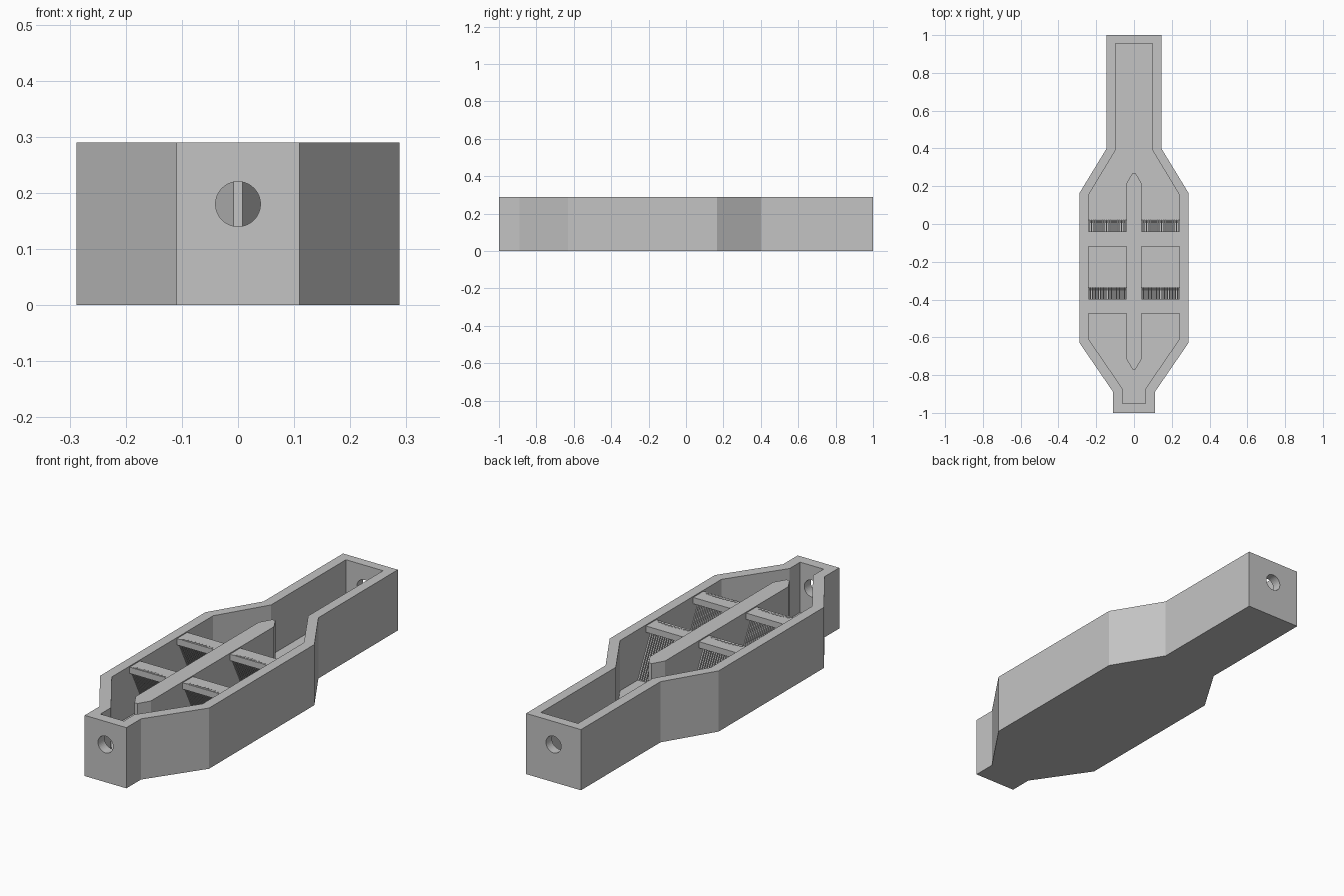
import bpy, bmesh, math
from mathutils import Matrix, Vector

cube = bpy.data.objects.get("Cube")
if cube:
    bpy.data.objects.remove(cube, do_unlink=True)

grey = bpy.data.materials.new("plain grey")
grey.use_nodes = True
COLOUR = (0.55, 0.55, 0.55, 1)
grey.diffuse_color = COLOUR
grey.node_tree.nodes["Principled BSDF"].inputs["Base Color"].default_value = COLOUR

HEIGHT, FLOOR = 0.29, 0.05


def finish(name, bm):
    bmesh.ops.recalc_face_normals(bm, faces=bm.faces)
    mesh = bpy.data.meshes.new(name)
    bm.to_mesh(mesh)
    bm.free()
    mesh.materials.append(grey)
    obj = bpy.data.objects.new(name, mesh)
    bpy.context.collection.objects.link(obj)
    return obj


def prism(name, half_outline, z0, z1):
    """Extrude an outline given by its right half, mirrored in x."""
    outline = half_outline + [(-x, y) for x, y in reversed(half_outline) if x > 0]
    bm = bmesh.new()
    face = bm.faces.new([bm.verts.new((x, y, z0)) for x, y in outline])
    up = bmesh.ops.extrude_face_region(bm, geom=[face])["geom"]
    bmesh.ops.translate(bm, vec=(0, 0, z1 - z0),
                        verts=[v for v in up if isinstance(v, bmesh.types.BMVert)])
    return finish(name, bm)


def add_box(bm, x0, x1, y0, y1, z0, z1):
    size = Matrix.Diagonal((x1 - x0, y1 - y0, z1 - z0, 1))
    middle = Vector((x0 + x1, y0 + y1, z0 + z1)) / 2
    return bmesh.ops.create_cube(bm, size=1, matrix=Matrix.Translation(middle) @ size)["verts"]


def cut(target, cutter):
    mod = target.modifiers.new("cut", "BOOLEAN")
    mod.operation = "DIFFERENCE"
    mod.solver = "EXACT"
    mod.object = cutter
    bpy.context.view_layer.objects.active = target
    bpy.ops.object.modifier_apply(modifier=mod.name)
    bpy.data.objects.remove(cutter, do_unlink=True)


# Tray body with its hollow
body = prism("tray_body", [(0.11, -1), (0.11, -0.89), (0.288, -0.63), (0.288, 0.165),
                           (0.145, 0.4), (0.145, 1)], 0, HEIGHT)
cut(body, prism("hollow", [(0.062, -0.95), (0.062, -0.87), (0.24, -0.61), (0.24, 0.155),
                           (0.098, 0.39), (0.098, 0.955)], FLOOR, HEIGHT + 0.1))

# Round ports in both end walls
for y in (-1, 1):
    bm = bmesh.new()
    bmesh.ops.create_cone(bm, cap_ends=True, segments=40, radius1=0.04, radius2=0.04, depth=0.2,
                          matrix=Matrix.Translation((0, y, 0.18)) @ Matrix.Rotation(math.pi / 2, 4, "X"))
    cut(body, finish("port", bm))

# Central divider with pointed ends
prism("central_divider", [(0.008, -0.77), (0.04, -0.715), (0.04, 0.215), (0.008, 0.27)],
      FLOOR - 0.01, HEIGHT)


def screen(name, back, side, count):
    """Sloping bars that lean forward from the floor to a cross beam."""
    inner, outer = 0.038, 0.242
    bm = bmesh.new()
    pitch = (outer - inner) / count
    for i in range(count):
        x = inner + pitch * (i + 0.5)
        verts = add_box(bm, x - pitch * 0.3, x + pitch * 0.3, back - 0.025, back, FLOOR, 0.275)
        for v in verts:
            v.co.y -= (v.co.z - FLOOR) * 0.5
    bmesh.ops.scale(bm, vec=(side, 1, 1), verts=bm.verts)
    finish(name + "_bars", bm)

    # Cross beam
    bm = bmesh.new()
    add_box(bm, inner, outer, back - 0.14, back - 0.062, 0.255, 0.285)
    # Arched row of bar tips along the front of the beam
    for i in range(9):
        t = (i - 4) / 4
        bmesh.ops.create_cone(bm, cap_ends=True, segments=12, radius1=0.008, radius2=0.008, depth=0.008,
                              matrix=Matrix.Translation((0.14 + 0.075 * t, back - 0.126 - 0.006 * t * t, 0.283)))
    bmesh.ops.scale(bm, vec=(side, 1, 1), verts=bm.verts)
    finish(name + "_beam", bm)


for side, label in ((1, "left"), (-1, "right")):
    screen("rear_screen_" + label, 0.022, side, 18)
    screen("front_screen_" + label, -0.335, side, 24)
